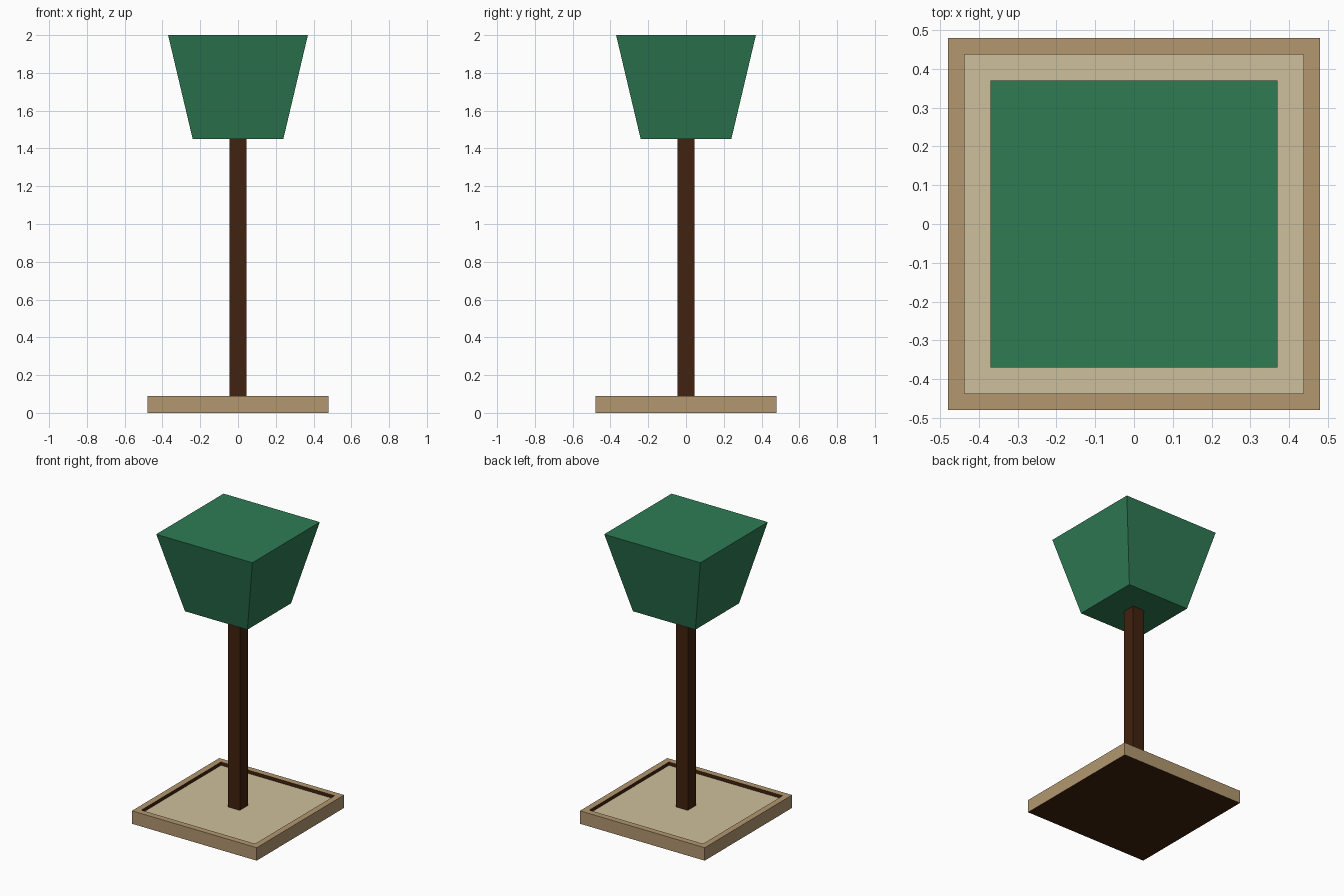
import bpy, bmesh

if "Cube" in bpy.data.objects:
    bpy.data.objects.remove(bpy.data.objects["Cube"])


def material(name, rgb):
    lin = [((c / 255 + 0.055) / 1.055) ** 2.4 if c > 10 else c / 255 / 12.92 for c in rgb]
    m = bpy.data.materials.new(name)
    m.diffuse_color = (*lin, 1)
    m.use_nodes = True
    m.node_tree.nodes["Principled BSDF"].inputs["Base Color"].default_value = m.diffuse_color
    return m


green = material("leaf_green", (46, 123, 84))
brown = material("dark_brown", (65, 34, 14))
tan = material("tan_wood", (178, 151, 112))
sand = material("pale_sand", (206, 192, 156))


def block(bm, z0, z1, half_bottom, half_top):
    """Square block whose half width may change from bottom to top."""
    bmesh.ops.create_cube(bm, size=2)
    for v in bm.verts:
        top = v.co.z > 0
        h = half_top if top else half_bottom
        v.co.x *= h
        v.co.y *= h
        v.co.z = z1 if top else z0
    bm.normal_update()


def finish(bm, name, mats):
    bm.normal_update()
    mesh = bpy.data.meshes.new(name)
    bm.to_mesh(mesh)
    bm.free()
    for m in mats:
        mesh.materials.append(m)
    bpy.context.collection.objects.link(bpy.data.objects.new(name, mesh))


RIM_Z, SOIL_Z, INNER = 0.09, 0.067, 0.42

# Planter tray: tan frame, dark recess walls and underside, sandy floor
bm = bmesh.new()
block(bm, 0, RIM_Z, 0.48, 0.48)
top = max(bm.faces, key=lambda f: f.calc_center_median().z)
bmesh.ops.inset_region(bm, faces=[top], thickness=0.48 - INNER)
floor = bmesh.ops.extrude_discrete_faces(bm, faces=[top])["faces"][0]
for v in floor.verts:
    v.co.z = SOIL_Z
bm.normal_update()
for f in bm.faces:
    c = f.calc_center_median()
    inner_wall = abs(f.normal.z) < 0.5 and max(abs(c.x), abs(c.y)) < 0.45
    if f == floor:
        f.material_index = 2
    elif inner_wall or f.normal.z < -0.5:
        f.material_index = 1
finish(bm, "planter_tray", [tan, brown, sand])

# Square trunk
bm = bmesh.new()
block(bm, SOIL_Z, 1.46, 0.045, 0.045)
finish(bm, "trunk", [brown])

# Flared leafy crown
bm = bmesh.new()
block(bm, 1.45, 2.0, 0.24, 0.37)
finish(bm, "crown", [green])
